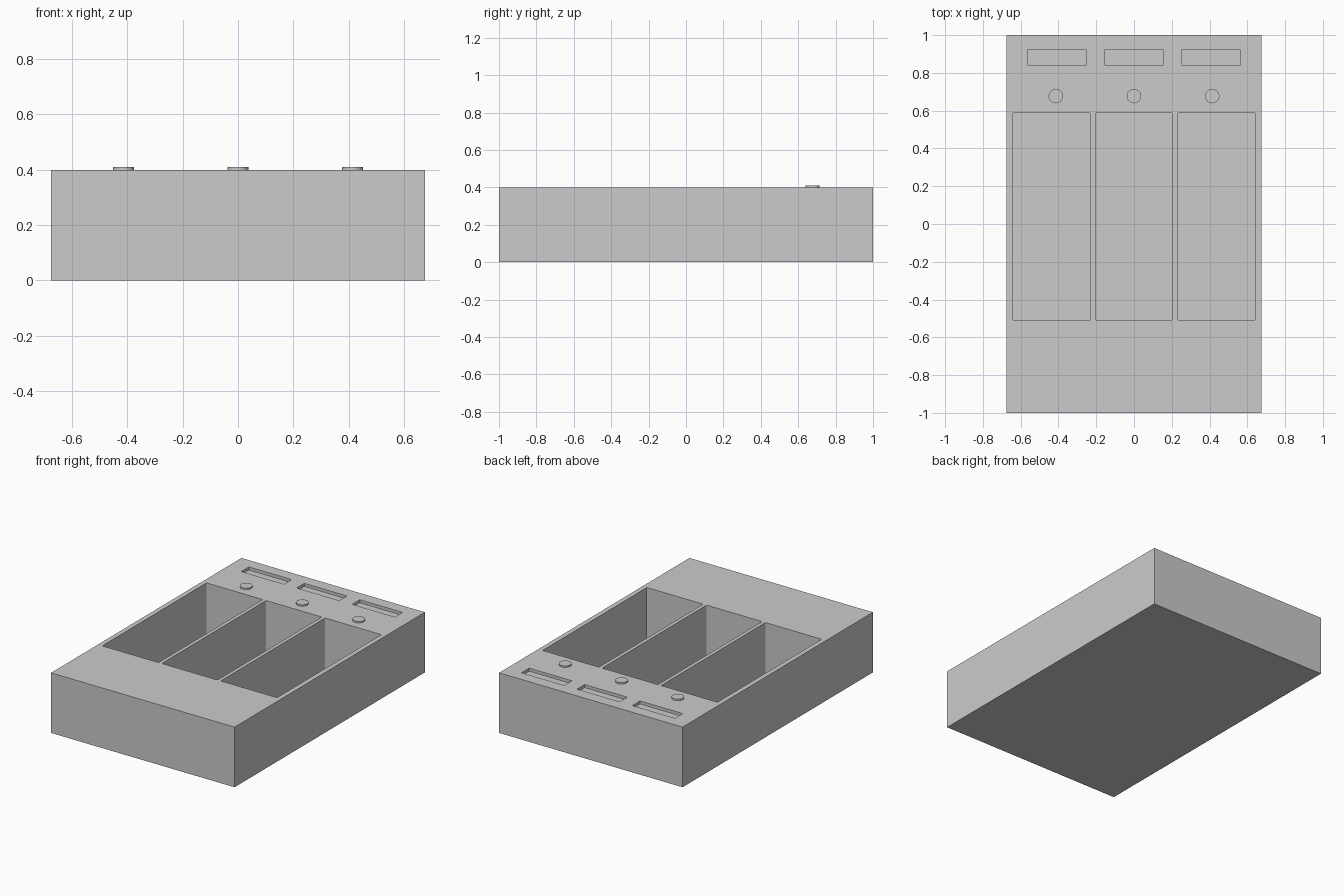
import bpy, bmesh
from mathutils import Matrix

if "Cube" in bpy.data.objects:
    bpy.data.objects.remove(bpy.data.objects["Cube"])

TOP = 0.40


def mesh_object(name, bm):
    mesh = bpy.data.meshes.new(name)
    bm.to_mesh(mesh)
    bm.free()
    obj = bpy.data.objects.new(name, mesh)
    bpy.context.collection.objects.link(obj)
    return obj


def add_box(bm, x0, x1, y0, y1, z0, z1, corner=0.0):
    size = Matrix.Diagonal((x1 - x0, y1 - y0, z1 - z0, 1))
    centre = Matrix.Translation(((x0 + x1) / 2, (y0 + y1) / 2, (z0 + z1) / 2))
    verts = bmesh.ops.create_cube(bm, size=1, matrix=centre @ size)["verts"]
    if corner:
        edges = {e for v in verts for e in v.link_edges
                 if abs(e.verts[0].co.z - e.verts[1].co.z) > 1e-4}
        bmesh.ops.bevel(bm, geom=list(edges), offset=corner, segments=3,
                        profile=0.5, affect='EDGES')


# Solid tray body
bm = bmesh.new()
add_box(bm, -0.675, 0.675, -1, 1, 0, TOP)
body = mesh_object("tray_body", bm)

# Cutter: three deep compartments and three shallow slots behind them
bm = bmesh.new()
for x0, x1 in ((-0.643, -0.229), (-0.205, 0.205), (0.229, 0.643)):
    add_box(bm, x0, x1, -0.508, 0.588, 0.03, TOP + 0.1, corner=0.007)
for x in (-0.408, 0, 0.408):
    add_box(bm, x - 0.157, x + 0.157, 0.841, 0.921, TOP - 0.02, TOP + 0.1)
bmesh.ops.recalc_face_normals(bm, faces=bm.faces)
cutter = mesh_object("recess_cutter", bm)
cutter.hide_render = True

boolean = body.modifiers.new("recesses", 'BOOLEAN')
boolean.operation = 'DIFFERENCE'
boolean.solver = 'EXACT'
boolean.object = cutter
bpy.context.view_layer.objects.active = body
bpy.ops.object.modifier_apply(modifier=boolean.name)
bpy.data.objects.remove(cutter)

# Round buttons, one above each compartment
for side, x in (("left", -0.414), ("middle", 0), ("right", 0.414)):
    bpy.ops.mesh.primitive_cylinder_add(vertices=32, radius=0.038, depth=0.02,
                                        location=(x, 0.677, TOP))
    button = bpy.context.object
    button.name = side + "_button"
    bpy.ops.object.shade_smooth_by_angle()
